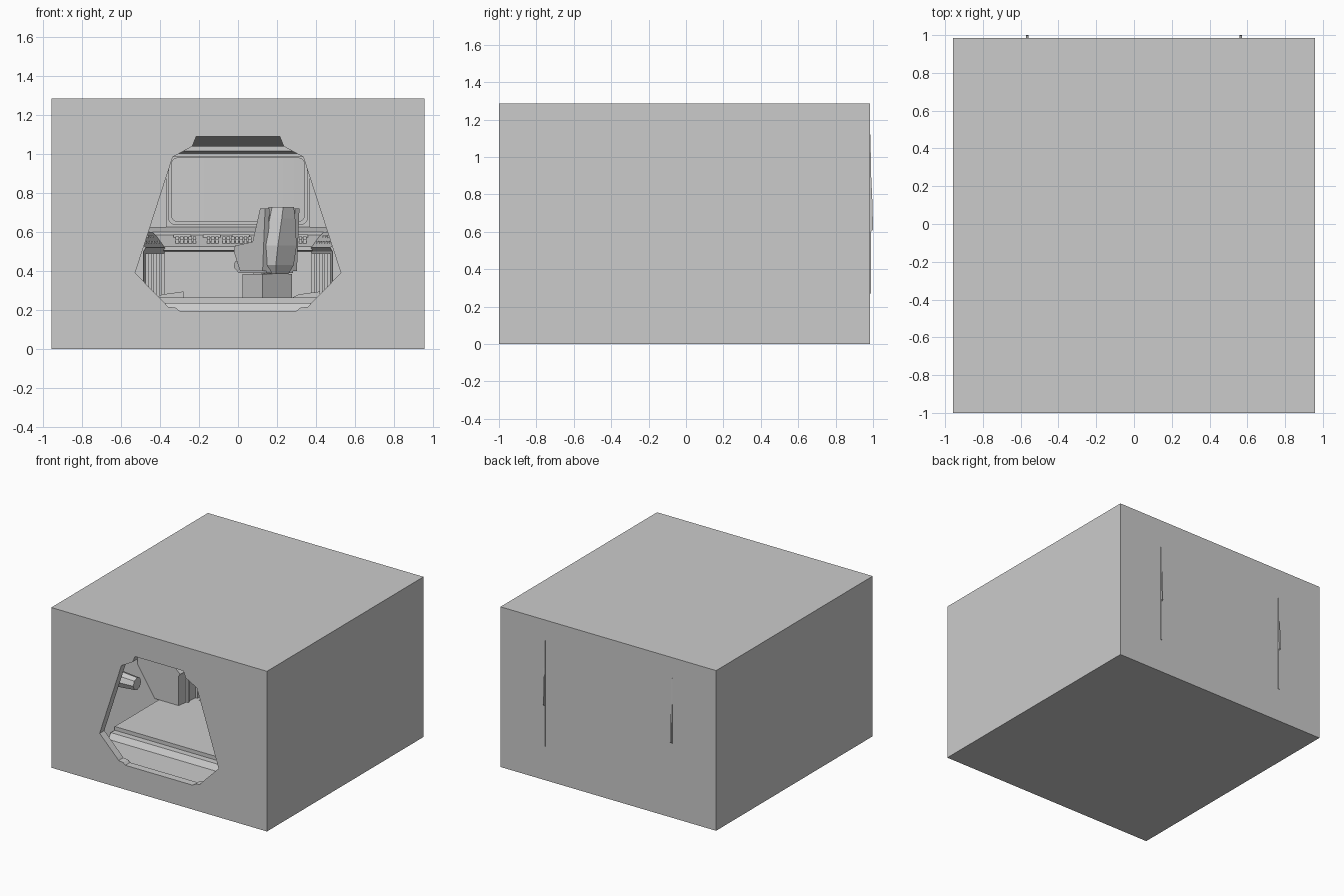
import bpy, bmesh, math
from mathutils import Vector, Matrix

if "Cube" in bpy.data.objects:
    bpy.data.objects.remove(bpy.data.objects["Cube"])


def finish(name, bm, flip=False):
    bmesh.ops.recalc_face_normals(bm, faces=bm.faces)
    if flip:
        bmesh.ops.reverse_faces(bm, faces=bm.faces)
    me = bpy.data.meshes.new(name)
    bm.to_mesh(me)
    bm.free()
    ob = bpy.data.objects.new(name, me)
    bpy.context.collection.objects.link(ob)
    return ob


def loft(name, sections, caps=(True, True), flip=False):
    bm = bmesh.new()
    rings = [[bm.verts.new(p) for p in s] for s in sections]
    n = len(rings[0])
    for a, b in zip(rings, rings[1:]):
        for i in range(n):
            j = (i + 1) % n
            bm.faces.new((a[i], a[j], b[j], b[i]))
    if caps[0]:
        bm.faces.new(rings[0])
    if caps[1]:
        bm.faces.new(rings[-1])
    return finish(name, bm, flip)


def prism_x(name, yz, x0, x1):
    return loft(name, [[(x, y, z) for y, z in yz] for x in (x0, x1)])


def prism_y(name, xz, y0, y1):
    return loft(name, [[(x, y, z) for x, z in xz] for y in (y0, y1)])


def box(name, x0, x1, y0, y1, z0, z1):
    return prism_y(name, [(x0, z0), (x1, z0), (x1, z1), (x0, z1)], y0, y1)


def sheet_with_hole(bm, outer, inner, y):
    edges = []
    for loop in (outer, inner):
        vs = [bm.verts.new((x, y, z)) for x, z in loop]
        edges += [bm.edges.new((vs[i], vs[(i + 1) % len(vs)])) for i in range(len(vs))]
    bmesh.ops.triangle_fill(bm, use_beauty=True, edges=edges)
    bmesh.ops.dissolve_limit(bm, angle_limit=0.01, verts=bm.verts, edges=bm.edges)


def mirrored(half):
    return half + [(-x, z) for x, z in reversed(half)]


# Outer casing, with a shaped opening in the front
W, H, YB = 0.957, 1.285, 0.985
opening = mirrored([(0.30, 0.195), (0.32, 0.212), (0.36, 0.217), (0.375, 0.235), (0.528, 0.39),
                    (0.335, 0.985), (0.235, 1.04), (0.215, 1.09)])
rect = [(-W, 0), (W, 0), (W, H), (-W, H)]
bm = bmesh.new()
sheet_with_hole(bm, rect, opening, -1)
r0 = [bm.verts.new((x, -1, z)) for x, z in rect]
r1 = [bm.verts.new((x, YB, z)) for x, z in rect]
for i in range(4):
    j = (i + 1) % 4
    bm.faces.new((r0[i], r0[j], r1[j], r1[i]))
bm.faces.new(r1)
bmesh.ops.remove_doubles(bm, verts=bm.verts, dist=1e-5)
finish("outer_casing", bm)

# Doorway tunnel, room walls and the wall around the doorway
loft("doorway_lining", [[(x, y, z) for x, z in opening] for y in (-1, -0.94)], (False, False), True)
wide = mirrored([(0.65, 0.19), (0.88, 0.55), (0.5, 1.12)])
back = mirrored([(0.565, 0.19), (0.565, 0.6), (0.565, 1.12)])
loft("room_walls", [[(x, y, z) for x, z in s] for s, y in ((wide, -0.94), (wide, 0), (back, 0.975))],
     (False, True), True)
bm = bmesh.new()
sheet_with_hole(bm, wide, opening, -0.94)
finish("doorway_wall", bm)

# Raised floor with step, and stepped ceiling
prism_x("raised_floor", [(-0.70, 0.192), (-0.67, 0.235), (-0.62, 0.235), (-0.62, 0.265),
                         (0.97, 0.265), (0.97, 0.192)], -0.66, 0.66)
prism_x("stepped_ceiling", [(-0.935, 1.115), (-0.935, 1.09), (-0.3, 1.04), (0.3, 1.04), (0.3, 1.015),
                            (0.6, 1.0), (0.6, 0.985), (0.97, 0.985), (0.97, 1.115)], -0.48, 0.48)

# Rear viewing screen with rounded frame
def rounded(w, z0, z1, r, n=5):
    pts = []
    for k, (cx, cz) in enumerate([(w - r, z0 + r), (w - r, z1 - r), (r - w, z1 - r), (r - w, z0 + r)]):
        for i in range(n):
            a = -math.pi / 2 + k * math.pi / 2 + i / (n - 1) * math.pi / 2
            pts.append((cx + r * math.cos(a), cz + r * math.sin(a)))
    return pts


def frame(name, outer, inner, y, depth):
    bm = bmesh.new()
    sheet_with_hole(bm, outer, inner, y)
    res = bmesh.ops.extrude_face_region(bm, geom=bm.faces[:])
    bmesh.ops.translate(bm, vec=(0, depth, 0), verts=[g for g in res["geom"] if isinstance(g, bmesh.types.BMVert)])
    finish(name, bm)


frame("screen_frame_outer", rounded(0.37, 0.625, 1.0, 0.005), rounded(0.355, 0.64, 0.99, 0.03), 0.91, 0.06)
frame("screen_frame_inner", rounded(0.356, 0.638, 0.992, 0.03), rounded(0.34, 0.655, 0.98, 0.03), 0.93, 0.04)
screen = loft("curved_screen", [[(0.345 * t, 0.968 - 0.02 * (1 - t * t), z) for z in (0.65, 0.985)]
                                + [(0.345 * t, 0.972, z) for z in (0.985, 0.65)]
                                for t in [i / 6 - 1 for i in range(13)]])

# Rear console with rows of buttons
prism_x("rear_console", [(0.75, 0.265), (0.75, 0.5), (0.68, 0.505), (0.68, 0.525), (0.82, 0.585),
                         (0.82, 0.6), (0.9, 0.625), (0.972, 0.625), (0.972, 0.265)], -0.47, 0.47)
for g, (gx, n) in enumerate([(-0.32, 5), (-0.16, 3), (-0.08, 7), (0.24, 3), (0.29, 3)]):
    for i in range(n):
        for row, y in enumerate((0.72, 0.75)):
            x, z = gx + i * 0.022, 0.525 + (y - 0.68) * 0.43
            box(f"button_{g}_{i}_{row}", x, x + 0.017, y, y + 0.016, z - 0.005, z + 0.022)
for i in range(5):
    x = -0.33 + i * 0.15
    box(f"indicator_strip_{i}", x, x + 0.09, 0.79, 0.81, 0.565, 0.588)

# Tapering side consoles, keypads, wall fittings and rear fins on both sides
for s, side in ((-1, "left"), (1, "right")):
    def sec(y, xi, xo):
        return [(s * x, y, z) for x, z in ((xi, 0.265), (xi, 0.5), (xi - 0.012, 0.52),
                                           (xi + 0.07, 0.6), (xo, 0.62), (xo, 0.265))]
    loft(f"side_console_{side}", [sec(-0.06, 0.485, 0.85), sec(0.8, 0.37, 0.58)])
    for i in range(7):
        y = 0.02 + i * 0.1
        xi = 0.49 - (y + 0.06) * 0.134
        for k in range(2):
            x, z = xi + 0.004 + k * 0.03, 0.533 + k * 0.03
            x0, x1 = sorted((s * x, s * (x + 0.02)))
            box(f"side_keypad_{side}_{i}_{k}", x0, x1, y, y + 0.06, z - 0.01, z + 0.02)
        x0, x1 = sorted((s * (xi - 0.022), s * (xi + 0.03)))
        box(f"side_rib_{side}_{i}", x0, x1, y, y + 0.02, 0.265, 0.49)
    bm = bmesh.new()
    bmesh.ops.create_cone(bm, cap_ends=True, segments=8, radius1=0.075, radius2=0.05, depth=0.3,
                          matrix=Matrix.Translation((s * 0.66, -0.55, 0.62))
                          @ Matrix.Rotation(-s * math.pi / 2, 4, 'Y'))
    finish(f"wall_fitting_{side}", bm)
    prism_x(f"rear_fin_{side}", [(0.97, 0.27), (0.989, 0.27), (0.989, 0.6), (1.0, 0.61), (0.997, 0.75),
                                 (0.990, 0.9), (0.986, 1.12), (0.97, 1.12)], s * 0.565 - 0.006, s * 0.565 + 0.006)
    # Low ridges on the floor beside the consoles
    for i in range(3):
        a, b = sorted((s * (0.28 + 0.03 * i), s * 0.42))
        prism_y(f"floor_ridge_{side}_{i}", [(a, 0.264), (b, 0.264), (b, 0.295 - 0.008 * i),
                                            (a + 0.03, 0.28)], 0.1 + i * 0.15, 0.2 + i * 0.15)

# Swivel chair, turned toward the left rear
parts = [
    box("chair_pedestal", -0.05, 0.05, -0.05, 0.05, 0.265, 0.40),
    box("chair_base", -0.1, 0.1, -0.08, 0.08, 0.262, 0.385),
    loft("chair_back", [[(x * w, y + dy, z) for x, y in ((-1, 0), (-0.6, -0.06), (0.6, -0.06), (1, 0),
                                                        (0.7, 0.05), (-0.7, 0.05))]
                        for w, dy, z in ((0.07, -0.06, 0.385), (0.1, -0.08, 0.43), (0.105, -0.1, 0.53),
                                         (0.075, -0.11, 0.67), (0.06, -0.11, 0.728))]),
    prism_x("chair_cushion", [(-0.1, 0.39), (0.12, 0.39), (0.16, 0.42), (0.15, 0.45), (-0.1, 0.44)], -0.09, 0.09),
]
for s, side in ((-1, "left"), (1, "right")):
    x0, x1 = sorted((s * 0.085, s * 0.115))
    parts.append(prism_x(f"chair_armrest_{side}", [(-0.1, 0.4), (0.08, 0.4), (0.13, 0.5), (0.12, 0.53),
                                                   (-0.02, 0.55), (-0.08, 0.72), (-0.12, 0.72)], x0, x1))
for p in parts:
    p.location = (0.15, 0.15, 0)
    p.rotation_euler.z = math.radians(40)
